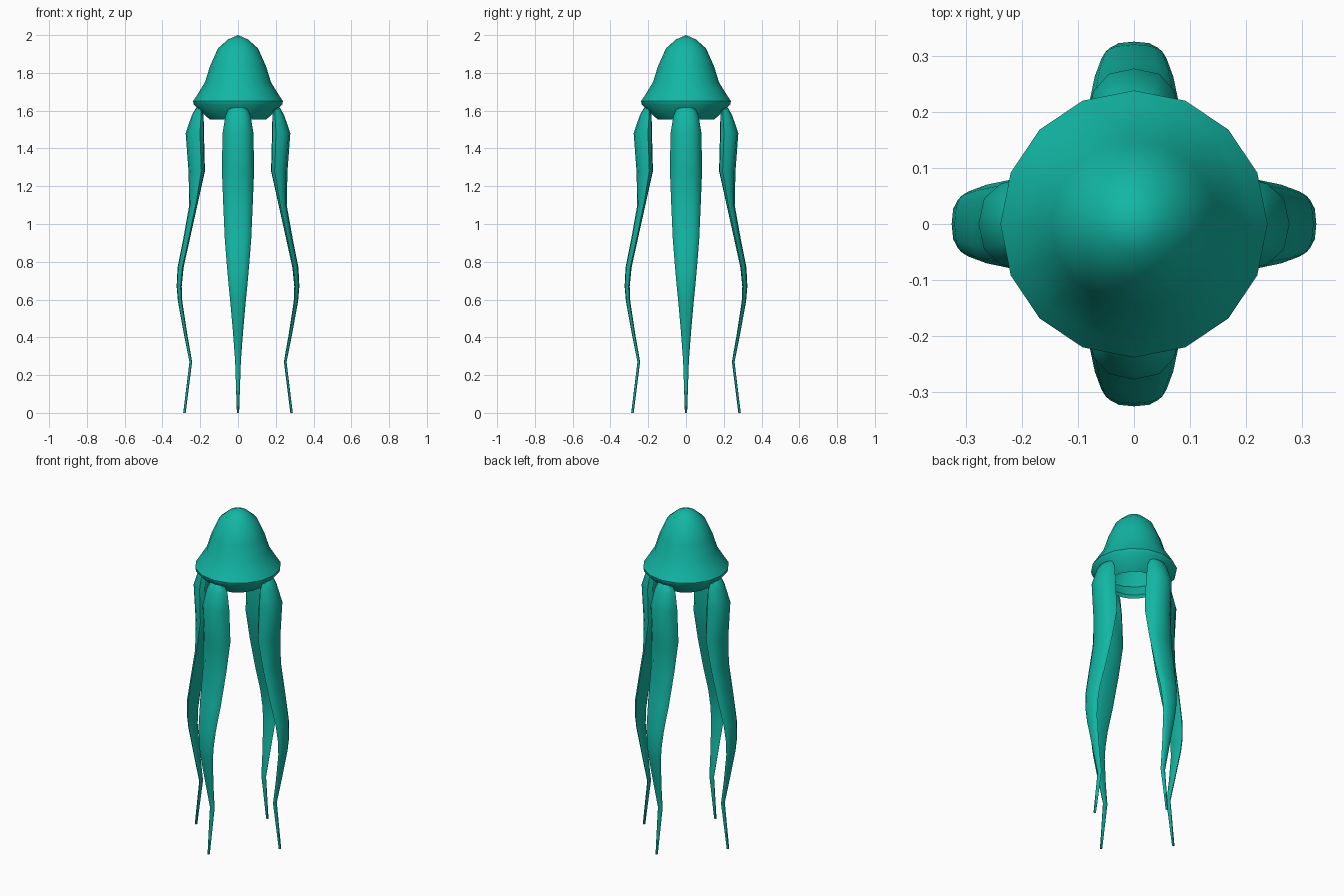
import bpy, bmesh, math

cube = bpy.data.objects.get("Cube")
if cube:
    bpy.data.objects.remove(cube, do_unlink=True)

TEAL = (0.006, 0.47, 0.37, 1.0)
teal = bpy.data.materials.new("teal")
teal.use_nodes = True
teal.diffuse_color = TEAL
teal.node_tree.nodes["Principled BSDF"].inputs["Base Color"].default_value = TEAL


def skin_rings(name, rings, tip_start=None, tip_end=None, smooth=35):
    """Join equal-sized rings of points into a closed skin."""
    bm = bmesh.new()
    loops = [[bm.verts.new(p) for p in ring] for ring in rings]
    n = len(loops[0])
    for a, b in zip(loops, loops[1:]):
        for i in range(n):
            j = (i + 1) % n
            bm.faces.new((a[i], a[j], b[j], b[i]))
    # close each end with a fan to a tip, or one flat face
    for loop, tip in ((loops[0], tip_start), (loops[-1], tip_end)):
        if tip:
            v = bm.verts.new(tip)
            for i in range(n):
                bm.faces.new((loop[i], loop[(i + 1) % n], v))
        else:
            bm.faces.new(loop)
    bmesh.ops.recalc_face_normals(bm, faces=bm.faces)
    mesh = bpy.data.meshes.new(name)
    bm.to_mesh(mesh)
    bm.free()
    mesh.materials.append(teal)
    obj = bpy.data.objects.new(name, mesh)
    bpy.context.collection.objects.link(obj)
    bpy.ops.object.select_all(action="DESELECT")
    obj.select_set(True)
    bpy.context.view_layer.objects.active = obj
    bpy.ops.object.shade_smooth_by_angle(angle=math.radians(smooth))
    return obj


# Bell: outer dome, flared rim, tucked lip, then the hollow inside
SIDES = 16
bell_profile = [
    (0.053, 1.977), (0.106, 1.93), (0.148, 1.836), (0.175, 1.75),
    (0.212, 1.69), (0.238, 1.65), (0.234, 1.632), (0.15, 1.553),
    (0.14, 1.57), (0.19, 1.65), (0.13, 1.82), (0.08, 1.92),
]
bell_rings = []
for r, z in bell_profile:
    angles = [math.tau * i / SIDES for i in range(SIDES)]
    bell_rings.append([(r * math.cos(a), r * math.sin(a), z) for a in angles])
skin_rings("bell", bell_rings, (0, 0, 2.0), (0, 0, 1.96))

# Tentacle stations: height, inner distance, outer distance, half width
stations = [
    (1.61, 0.19, 0.225, 0.05), (1.575, 0.182, 0.245, 0.066),
    (1.48, 0.18, 0.277, 0.082), (1.28, 0.175, 0.262, 0.085),
    (1.1, 0.215, 0.258, 0.078), (0.92, 0.255, 0.29, 0.07),
    (0.77, 0.288, 0.32, 0.058), (0.67, 0.298, 0.325, 0.049),
    (0.59, 0.295, 0.318, 0.041), (0.42, 0.269, 0.287, 0.026),
    (0.27, 0.243, 0.257, 0.015), (0.0, 0.277, 0.29, 0.006),
]
# Half of the cross-section: width fraction, depth fraction (outer is 1)
half = [(0.55, 0.9), (0.87, 0.6), (1.0, 0.22), (0.75, 0.03)]
section = [(0, 1)] + half + [(0, 0)] + [(-w, d) for w, d in reversed(half)]


def tentacle(name, turn):
    c, s = math.cos(turn), math.sin(turn)
    rings = []
    for z, inner, outer, width in stations:
        ring = []
        for w, d in section:
            u, v = inner + (outer - inner) * d, width * w
            ring.append((u * c - v * s, u * s + v * c, z))
        rings.append(ring)
    skin_rings(name, rings, tip_start=(0.207 * c, 0.207 * s, 1.625))


for k, side in enumerate(("left", "back", "right", "front")):
    tentacle(side + "_tentacle", k * math.pi / 2)
